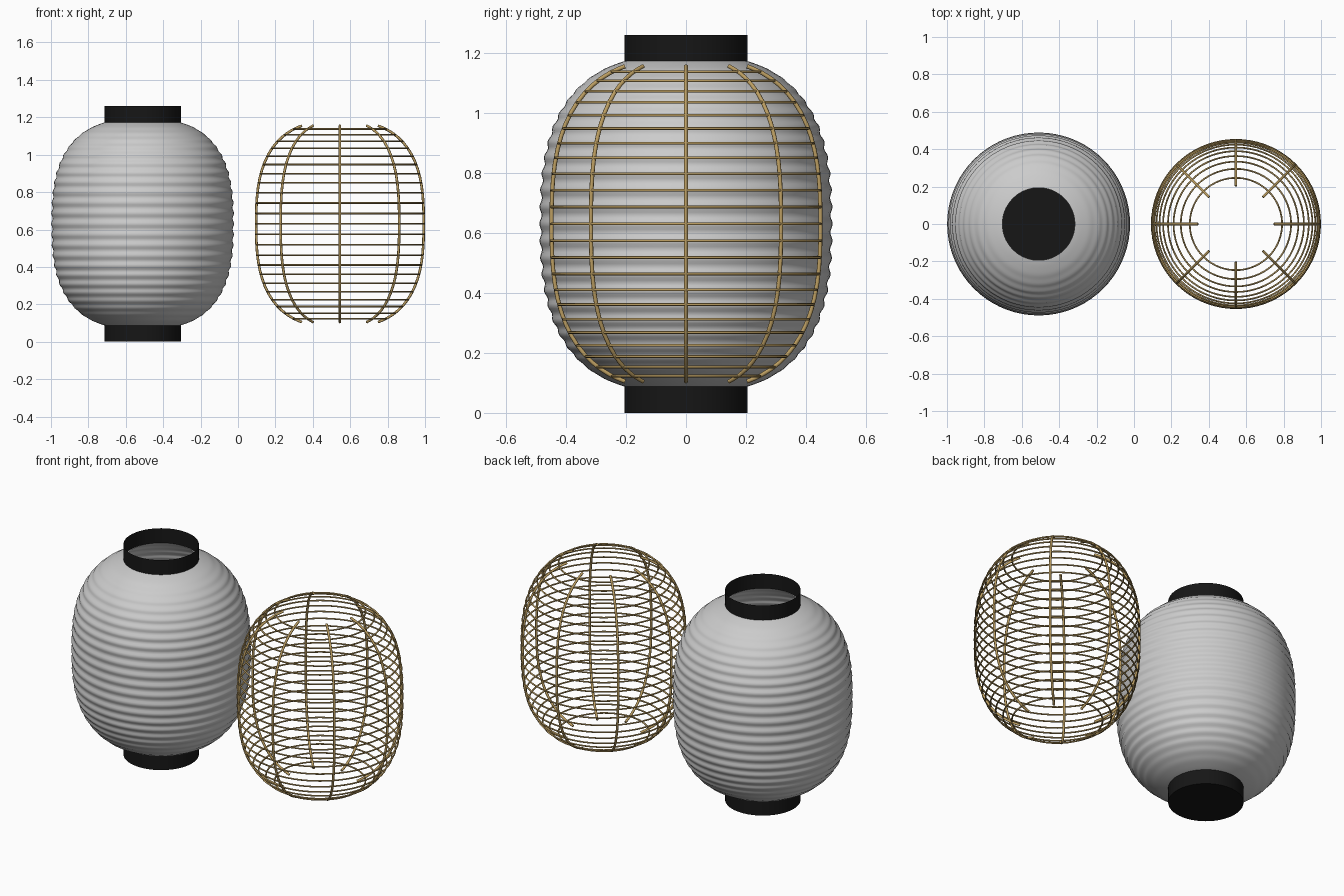
import bpy, bmesh
from math import sin, cos, pi

if "Cube" in bpy.data.objects:
    bpy.data.objects.remove(bpy.data.objects["Cube"])

MID = 0.63            # middle height of both bodies
PAPER_X, FRAME_X = -0.51, 0.545
SEG = 72
# ring offsets above the middle, mirrored below
HALF = [0.056, 0.112, 0.167, 0.22, 0.269, 0.318, 0.362, 0.405, 0.442, 0.477, 0.507]
RINGS = [-h for h in reversed(HALF)] + [0] + HALF


def bulge(dz, radius, half_height):
    """Radius of the rounded barrel at a given offset from the middle."""
    return radius * (1 - (abs(dz) / half_height) ** 2.7) ** (1 / 2.7)


def material(name, rgb):
    m = bpy.data.materials.new(name)
    m.diffuse_color = (*rgb, 1)
    m.use_nodes = True
    m.node_tree.nodes["Principled BSDF"].inputs["Base Color"].default_value = m.diffuse_color
    return m


def lathe(name, profile, x, mat=None, close_start=False, angle=0.6):
    bm = bmesh.new()
    rows = [[bm.verts.new((r * cos(2 * pi * i / SEG), r * sin(2 * pi * i / SEG), z))
             for i in range(SEG)] for r, z in profile]
    for a, b in zip(rows, rows[1:]):
        for i in range(SEG):
            j = (i + 1) % SEG
            bm.faces.new((a[i], a[j], b[j], b[i]))
    if close_start:
        bm.faces.new(rows[0][::-1])
    me = bpy.data.meshes.new(name)
    bm.to_mesh(me)
    bm.free()
    ob = bpy.data.objects.new(name, me)
    ob.location.x = x
    bpy.context.collection.objects.link(ob)
    finish(ob, mat, angle)


def finish(ob, mat, angle):
    if mat:
        ob.data.materials.append(mat)
    bpy.ops.object.select_all(action='DESELECT')
    ob.select_set(True)
    bpy.context.view_layer.objects.active = ob
    if ob.type == 'CURVE':
        bpy.ops.object.convert(target='MESH')
    bpy.ops.object.shade_smooth_by_angle(angle=angle)


def wires(name, paths, thickness, cyclic, mat):
    cu = bpy.data.curves.new(name, 'CURVE')
    cu.dimensions = '3D'
    cu.bevel_depth = thickness
    cu.bevel_resolution = 2
    cu.use_fill_caps = True
    for pts in paths:
        sp = cu.splines.new('POLY')
        sp.points.add(len(pts) - 1)
        for p, co in zip(sp.points, pts):
            p.co = (*co, 1)
        sp.use_cyclic_u = cyclic
    ob = bpy.data.objects.new(name, cu)
    ob.location.x = FRAME_X
    bpy.context.collection.objects.link(ob)
    finish(ob, mat, 1.0)


black = material("black_lacquer", (0.008, 0.008, 0.008))
bamboo = material("bamboo", (0.50, 0.34, 0.12))

# rippled paper shell: one ripple crest per ring
levels = [-0.545] + [r * 1.02 for r in RINGS] + [0.545]
paper = []
STEPS = 6
for k, (a, b) in enumerate(zip(levels, levels[1:])):
    for s in range(STEPS):
        dz = a + (b - a) * s / STEPS
        ripple = 0.004 * cos(2 * pi * s / STEPS) * (1 - (dz / 0.56) ** 4)
        paper.append((bulge(dz, 0.485, 0.563) + ripple, MID + dz))
paper.append((bulge(0.545, 0.485, 0.563), MID + 0.545))
lathe("paper_shell", paper, PAPER_X, angle=1.2)

# end collars: closed at the bottom, open at the top
lathe("bottom_collar", [(0.205, 0), (0.205, 0.09)], PAPER_X, black, close_start=True)
lathe("top_collar", [(0.205, 1.17), (0.205, 1.26)], PAPER_X, black)

# horizontal rings of the bare frame
circle = [(cos(2 * pi * i / SEG), sin(2 * pi * i / SEG)) for i in range(SEG)]
rings = []
for dz in RINGS:
    r = bulge(dz, 0.45, 0.55)
    rings.append([(r * c, r * s, MID + dz) for c, s in circle])
wires("frame_rings", rings, 0.0045, True, bamboo)

# eight upright ribs
ribs = []
for i in range(8):
    t = i * pi / 4
    heights = [0.525 * sin(pi / 2 * (k / 16 - 1)) for k in range(33)]
    ribs.append([(bulge(h, 0.448, 0.55) * cos(t), bulge(h, 0.448, 0.55) * sin(t), MID + h)
                 for h in heights])
wires("frame_ribs", ribs, 0.007, False, bamboo)
